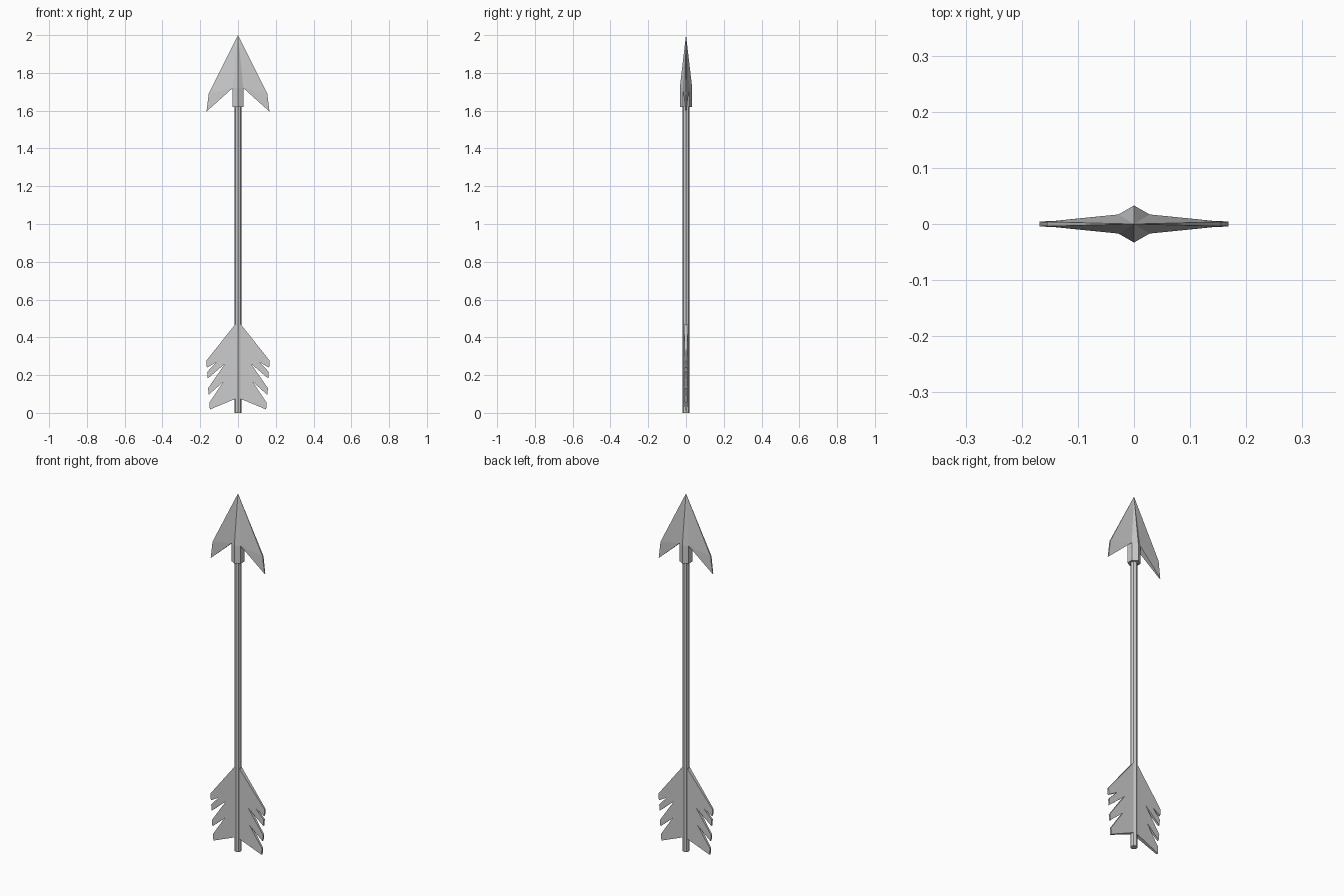
import bpy, bmesh
from math import pi

if "Cube" in bpy.data.objects:
    bpy.data.objects.remove(bpy.data.objects["Cube"])


def make_object(name, bm):
    bmesh.ops.recalc_face_normals(bm, faces=bm.faces)
    me = bpy.data.meshes.new(name)
    bm.to_mesh(me)
    bm.free()
    ob = bpy.data.objects.new(name, me)
    bpy.context.collection.objects.link(ob)
    return ob


# Shaft: eight-sided rod running up into the head socket
bpy.ops.mesh.primitive_cylinder_add(vertices=8, radius=0.0185, depth=1.68,
                                    location=(0, 0, 0.84))
bpy.context.object.name = "shaft"


# Arrowhead: hexagonal socket, ridged point and two swept barbs
bm = bmesh.new()
tip = bm.verts.new((0, 0, 2.0))
hexagon = [(0, -0.033), (0.028, -0.017), (0.028, 0.017),
           (0, 0.033), (-0.028, 0.017), (-0.028, -0.017)]
top = [bm.verts.new((x, y, 1.72)) for x, y in hexagon]
low = [bm.verts.new((x, y, 1.62)) for x, y in hexagon]
bm.faces.new(low)
for i in range(6):
    j = (i + 1) % 6
    bm.faces.new((top[i], top[j], low[j], low[i]))
    if i not in (1, 4):
        bm.faces.new((tip, top[i], top[j]))
for sx, front, back in ((1, top[1], top[2]), (-1, top[5], top[4])):
    af, ab = [bm.verts.new((sx * 0.155, y, 1.69)) for y in (-0.004, 0.004)]
    bf, bb = [bm.verts.new((sx * 0.167, y, 1.595)) for y in (-0.003, 0.003)]
    for face in ((tip, front, af), (tip, ab, back), (front, bf, af),
                 (back, ab, bb), (tip, af, ab), (af, bf, bb, ab),
                 (front, back, bb, bf)):
        bm.faces.new(face)
make_object("arrowhead", bm)


# Feathers: notched vane outline, thinning outwards, on both sides
vane = [(0.012, 0.472), (0.018, 0.465), (0.168, 0.276), (0.165, 0.239),
        (0.115, 0.268), (0.163, 0.217), (0.160, 0.182), (0.069, 0.260),
        (0.159, 0.130), (0.155, 0.096), (0.077, 0.165), (0.152, 0.054),
        (0.149, 0.018), (0.012, 0.075)]
for side, sx in (("right", 1), ("left", -1)):
    bm = bmesh.new()
    rings = [[bm.verts.new((sx * x, s * (0.0116 - 0.042 * x), z))
              for x, z in vane] for s in (-1, 1)]
    for ring in rings:
        bm.faces.new(ring)
    for i in range(len(vane)):
        j = (i + 1) % len(vane)
        bm.faces.new((rings[0][i], rings[0][j], rings[1][j], rings[1][i]))
    make_object("feather_" + side, bm)
